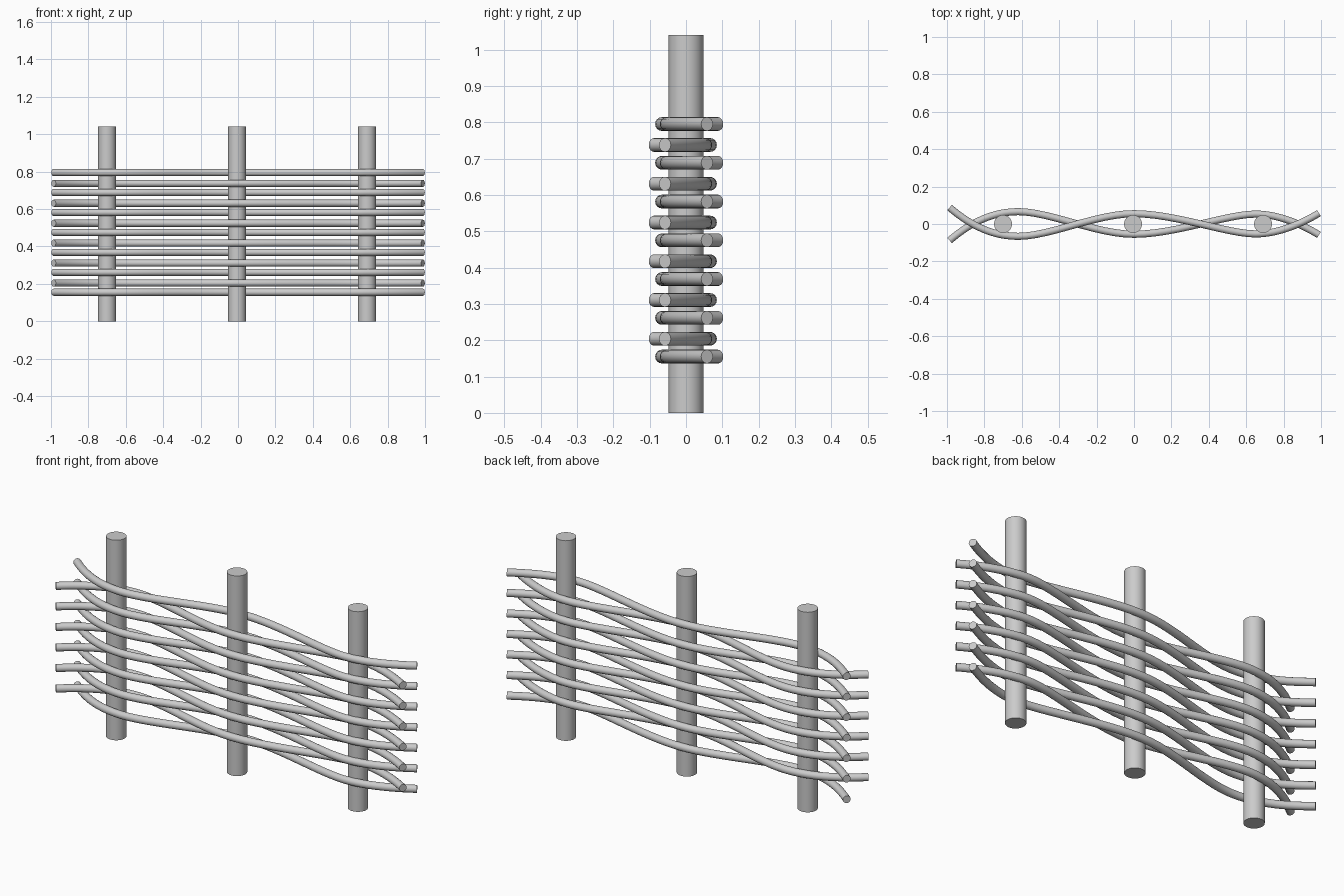
import bpy
import math

if "Cube" in bpy.data.objects:
    bpy.data.objects.remove(bpy.data.objects["Cube"])

grey = bpy.data.materials.new("light_grey")
grey.diffuse_color = (0.6, 0.6, 0.6, 1)
grey.use_nodes = True
grey.node_tree.nodes["Principled BSDF"].inputs["Base Color"].default_value = grey.diffuse_color


def finish(obj, name):
    obj.name = name
    obj.data.materials.clear()
    obj.data.materials.append(grey)
    bpy.ops.object.select_all(action='DESELECT')
    obj.select_set(True)
    bpy.context.view_layer.objects.active = obj
    bpy.ops.object.shade_smooth_by_angle(angle=math.radians(40))


# upright posts
for i, x in enumerate((-0.70, -0.005, 0.69)):
    bpy.ops.mesh.primitive_cylinder_add(vertices=32, radius=0.048, depth=1.04,
                                        location=(x, 0, 0.52))
    finish(bpy.context.object, f"post_{i + 1}")

# wave path seen from above: (left handle, point, right handle)
PATH = [
    ((-1.05, 0.15), (-0.986, 0.088), (-0.90, 0.015)),
    ((-0.78, -0.066), (-0.62, -0.066), (-0.45, -0.066)),
    ((-0.20, 0.055), (0.0, 0.055), (0.22, 0.055)),
    ((0.50, -0.053), (0.65, -0.053), (0.78, -0.053)),
    ((0.91, 0.01), (0.989, 0.058), (1.05, 0.096)),
]


def woven_rod(name, z, side):
    cu = bpy.data.curves.new(name, 'CURVE')
    cu.dimensions = '3D'
    cu.bevel_depth = 0.019
    cu.bevel_resolution = 6
    cu.resolution_u = 12
    cu.use_fill_caps = True
    sp = cu.splines.new('BEZIER')
    sp.bezier_points.add(len(PATH) - 1)
    for bp, (l, c, r) in zip(sp.bezier_points, PATH):
        bp.handle_left_type = bp.handle_right_type = 'FREE'
        bp.co = (c[0], c[1] * side, z)
        bp.handle_left = (l[0], l[1] * side, z)
        bp.handle_right = (r[0], r[1] * side, z)
    obj = bpy.data.objects.new(name, cu)
    bpy.context.collection.objects.link(obj)
    bpy.ops.object.select_all(action='DESELECT')
    obj.select_set(True)
    bpy.context.view_layer.objects.active = obj
    bpy.ops.object.convert(target='MESH')
    finish(bpy.context.object, name)


# rods alternate between the two sides of the posts
STEP = 0.1067
for i in range(7):
    woven_rod(f"woven_rod_a_{i + 1}", 0.155 + STEP * i, 1)
for i in range(6):
    woven_rod(f"woven_rod_b_{i + 1}", 0.204 + STEP * i, -1)
